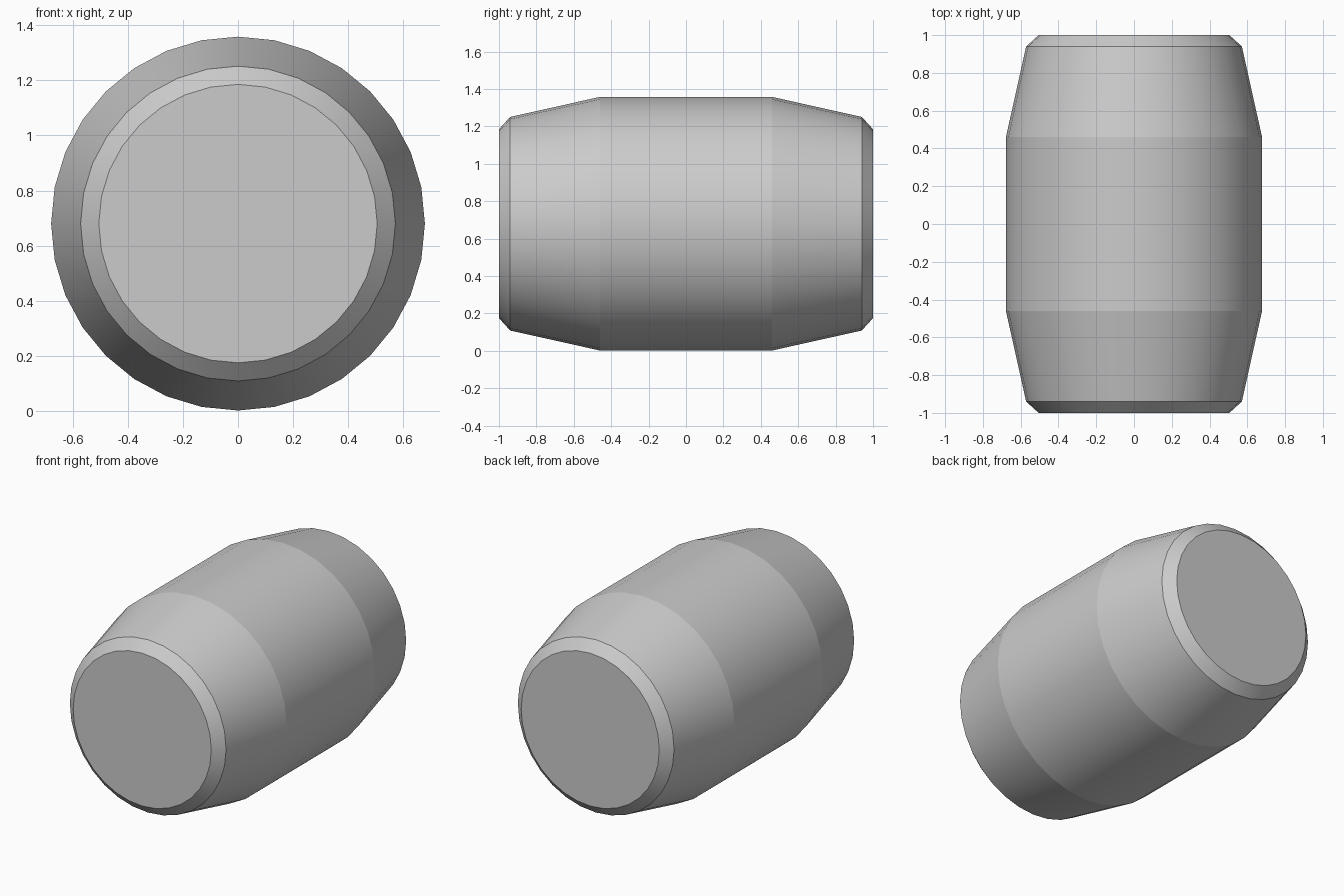
import bpy, bmesh
from math import sin, cos, tau

if "Cube" in bpy.data.objects:
    bpy.data.objects.remove(bpy.data.objects["Cube"])

SIDES = 32
CENTRE_Z = 0.68
# barrel profile: (position along y, radius)
half = [(0.46, 0.678), (0.94, 0.571), (1.0, 0.505)]
profile = [(-y, r) for y, r in reversed(half)] + half

# lathe the profile around the y axis
bm = bmesh.new()
rings = [[bm.verts.new((r * sin(tau * i / SIDES), y, CENTRE_Z + r * cos(tau * i / SIDES)))
          for i in range(SIDES)] for y, r in profile]
for a, b in zip(rings, rings[1:]):
    for i in range(SIDES):
        j = (i + 1) % SIDES
        bm.faces.new((a[i], a[j], b[j], b[i])).smooth = True

# flat end caps
bm.faces.new(rings[0])
bm.faces.new(rings[-1])
bmesh.ops.recalc_face_normals(bm, faces=bm.faces[:])

# crisp hoops: every ring edge stays sharp, staves shade smoothly
for ring in rings:
    for i in range(SIDES):
        bm.edges.get((ring[i], ring[(i + 1) % SIDES])).smooth = False

mesh = bpy.data.meshes.new("barrel")
bm.to_mesh(mesh)
bm.free()
barrel = bpy.data.objects.new("barrel", mesh)
bpy.context.collection.objects.link(barrel)
